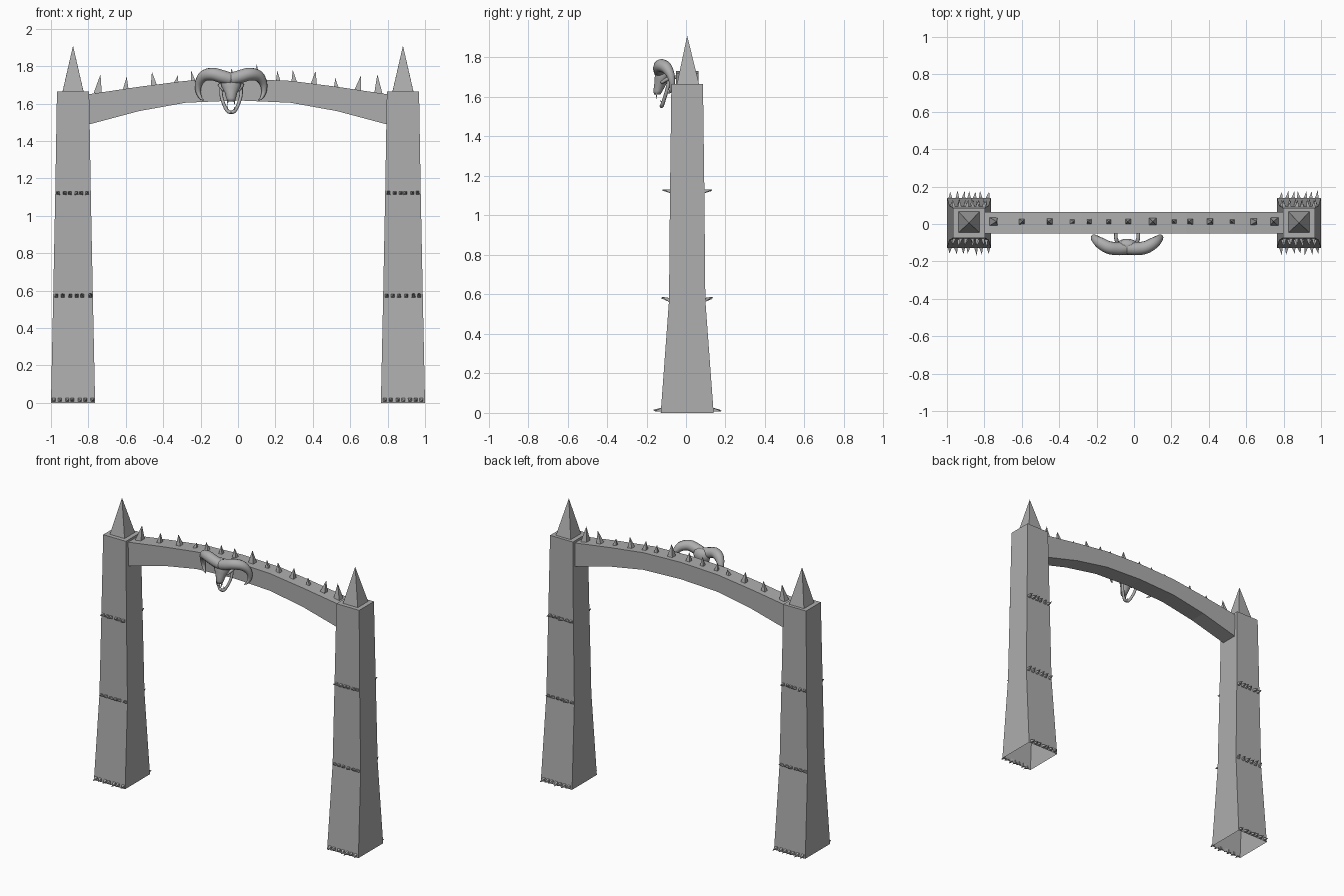
import bpy, bmesh, math, random
from mathutils import Vector

random.seed(4)
cube = bpy.data.objects.get("Cube")
if cube:
    bpy.data.objects.remove(cube, do_unlink=True)

stone = bpy.data.materials.new("grey stone")
stone.use_nodes = True
COLOR = (0.42, 0.42, 0.42, 1)
stone.diffuse_color = COLOR
stone.node_tree.nodes["Principled BSDF"].inputs["Base Color"].default_value = COLOR


def finish(name, bm, smooth=False):
    bmesh.ops.recalc_face_normals(bm, faces=bm.faces)
    mesh = bpy.data.meshes.new(name)
    bm.to_mesh(mesh)
    bm.free()
    mesh.materials.append(stone)
    obj = bpy.data.objects.new(name, mesh)
    bpy.context.collection.objects.link(obj)
    if smooth:
        mesh.polygons.foreach_set("use_smooth", [True] * len(mesh.polygons))
    return obj


def loft(bm, rings, cap_start=True, cap_end=True):
    rows = [[bm.verts.new(p) for p in ring] for ring in rings]
    n = len(rows[0])
    for a, b in zip(rows, rows[1:]):
        for i in range(n):
            j = (i + 1) % n
            bm.faces.new((a[i], a[j], b[j], b[i]))
    if cap_start:
        bm.faces.new(rows[0])
    if cap_end:
        bm.faces.new(rows[-1])


def spike(bm, base, tip, half):
    """Four-sided pyramid from base to tip."""
    base, tip = Vector(base), Vector(tip)
    axis = (tip - base).normalized()
    side = axis.cross(Vector((0, 1, 0) if abs(axis.z) > 0.7 else (0, 0, 1))).normalized()
    up = axis.cross(side)
    corners = [bm.verts.new(base + half * (sx * side + sy * up))
               for sx, sy in ((-1, -1), (1, -1), (1, 1), (-1, 1))]
    apex = bm.verts.new(tip)
    bm.faces.new(corners)
    for i in range(4):
        bm.faces.new((corners[i], corners[(i + 1) % 4], apex))


def smooth_path(points, steps=5):
    """Catmull-Rom interpolation of position plus radius."""
    pts = [Vector(p) for p in points]
    pts = [2 * pts[0] - pts[1]] + pts + [2 * pts[-1] - pts[-2]]
    out = []
    for a, b, c, d in zip(pts, pts[1:], pts[2:], pts[3:]):
        for k in range(steps):
            t = k / steps
            out.append(0.5 * (2 * b + (c - a) * t + (2 * a - 5 * b + 4 * c - d) * t * t
                              + (3 * b - a - 3 * c + d) * t ** 3))
    return out + [pts[-2]]


def tube(bm, points, sides=10):
    path = smooth_path(points)
    rings, side = [], Vector((0, 1, 0))
    for i, p in enumerate(path):
        tangent = (path[min(i + 1, len(path) - 1)] - path[max(i - 1, 0)]).xyz.normalized()
        side = (side - tangent * side.dot(tangent)).normalized()
        up = tangent.cross(side)
        rings.append([p.xyz + max(p.w, 0.002) * (math.cos(a) * side + math.sin(a) * up)
                      for a in (math.tau * k / sides for k in range(sides))])
    loft(bm, rings)


# Pillars: tapered square shafts, hollow underneath, with a pyramid on top
CY = 0.006
SECTIONS = [(0, 0.118, 0.134), (0.57, 0.106, 0.092), (1.12, 0.095, 0.087), (1.665, 0.086, 0.08)]
for label, s in (("right", -1), ("left", 1)):
    cx = s * 0.882
    bm = bmesh.new()
    loft(bm, [[(cx + sx * hx, CY + sy * hy, z) for sx, sy in ((-1, -1), (1, -1), (1, 1), (-1, 1))]
              for z, hx, hy in SECTIONS], cap_start=False)
    finish(label + "_pillar", bm)

    bm = bmesh.new()
    spike(bm, (cx, CY + 0.004, 1.665), (cx, CY, 1.91), 0.056)
    finish(label + "_pillar_spire", bm)

    # Rows of small spikes on the front and back of each pillar
    bm = bmesh.new()
    for (z, hx, hy), count, rise in zip(SECTIONS, (7, 6, 6), (-0.004, 0.012, 0.006)):
        for face in (-1, 1):
            for i in range(count):
                x = cx + (i / (count - 1) - 0.5) * 2 * (hx - 0.018) + random.uniform(-0.005, 0.005)
                y = CY + face * (hy - 0.004)
                base_z = z + (0.016 if z == 0 else 0.002)
                length = random.uniform(0.034, 0.046)
                spike(bm, (x, y, base_z),
                      (x + random.uniform(-0.008, 0.008), y + face * length,
                       base_z + rise + random.uniform(-0.004, 0.004)), 0.01)
    finish(label + "_pillar_small_spikes", bm)

# Arched beam: outline extruded from front to back
TOP = [(0.8, 1.65), (0.53, 1.69), (0.28, 1.722), (0, 1.732)]
BOTTOM = [(0.8, 1.488), (0.55, 1.56), (0.28, 1.605), (0, 1.617)]
top = [(-x, z) for x, z in TOP] + TOP[-2::-1]
bottom = [(-x, z) for x, z in BOTTOM] + BOTTOM[-2::-1]
bm = bmesh.new()
loft(bm, [[(x, -0.05, zt), (x, 0.064, zt), (x, 0.064, zb), (x, -0.05, zb)]
          for (x, zt), (_, zb) in zip(top, bottom)])
finish("arched_beam", bm)


def beam_top(x):
    for (x1, z1), (x0, z0) in zip(TOP, TOP[1:]):
        if x0 <= abs(x) <= x1:
            return z0 + (z1 - z0) * (abs(x) - x0) / (x1 - x0)


# Beam spikes: base x, tip x, tip z, half width
bm = bmesh.new()
for x, tip_x, tip_z, half in (
        (-0.75, -0.735, 1.757, 0.022), (-0.6, -0.595, 1.745, 0.015), (-0.45, -0.46, 1.77, 0.017),
        (-0.33, -0.322, 1.75, 0.012), (-0.24, -0.25, 1.775, 0.013), (-0.135, -0.135, 1.785, 0.013),
        (-0.03, -0.035, 1.79, 0.015), (0.1, 0.1, 1.81, 0.02), (0.215, 0.21, 1.775, 0.012),
        (0.3, 0.293, 1.78, 0.015), (0.405, 0.415, 1.775, 0.017), (0.525, 0.52, 1.737, 0.012),
        (0.64, 0.658, 1.752, 0.018), (0.75, 0.745, 1.757, 0.022)):
    spike(bm, (x, 0.013, beam_top(x) - 0.004), (tip_x, 0.013, tip_z), half)
finish("beam_spikes", bm)

# Horned skull hung on the front of the beam
SX = -0.037
bm = bmesh.new()
rings = []
for z, y, hx, hy in ((1.765, -0.115, 0.025, 0.012), (1.752, -0.115, 0.05, 0.03),
                     (1.72, -0.118, 0.058, 0.04), (1.69, -0.122, 0.05, 0.038),
                     (1.66, -0.132, 0.034, 0.03), (1.63, -0.142, 0.026, 0.024),
                     (1.612, -0.146, 0.02, 0.016)):
    rings.append([(SX + hx * math.cos(a), y + hy * math.sin(a), z)
                  for a in (math.tau * k / 14 for k in range(14))])
loft(bm, rings)
finish("skull", bm, True)

bm = bmesh.new()
for s in (-1, 1):
    # Horn sweeping out from the brow and curling down to a point
    tube(bm, [(SX + s * x, y, z, r) for x, y, z, r in (
        (0, -0.13, 1.73, 0.034), (0.05, -0.132, 1.745, 0.035), (0.1, -0.125, 1.758, 0.034),
        (0.145, -0.1, 1.748, 0.03), (0.172, -0.078, 1.71, 0.021), (0.176, -0.07, 1.665, 0.014),
        (0.162, -0.078, 1.63, 0.008), (0.145, -0.09, 1.618, 0.002))], 12)
finish("skull_horns", bm, True)

bm = bmesh.new()
for s in (-1, 1):
    # Open lower jaw and cheek bone
    tube(bm, [(SX + s * x, y, z, r) for x, y, z, r in (
        (0.054, -0.085, 1.69, 0.009), (0.052, -0.095, 1.64, 0.009), (0.036, -0.11, 1.59, 0.009),
        (0.018, -0.12, 1.56, 0.01), (0, -0.124, 1.553, 0.01))], 8)
    tube(bm, [(SX + s * x, y, z, r) for x, y, z, r in (
        (0.06, -0.05, 1.7, 0.009), (0.058, -0.085, 1.695, 0.01), (0.04, -0.125, 1.672, 0.008))], 8)
finish("skull_jaw", bm, True)

bm = bmesh.new()
for s in (-1, 1):
    spike(bm, (SX + s * 0.018, -0.15, 1.618), (SX + s * 0.018, -0.148, 1.588), 0.005)
    spike(bm, (SX + s * 0.018, -0.122, 1.562), (SX + s * 0.018, -0.13, 1.588), 0.004)
finish("skull_teeth", bm)
